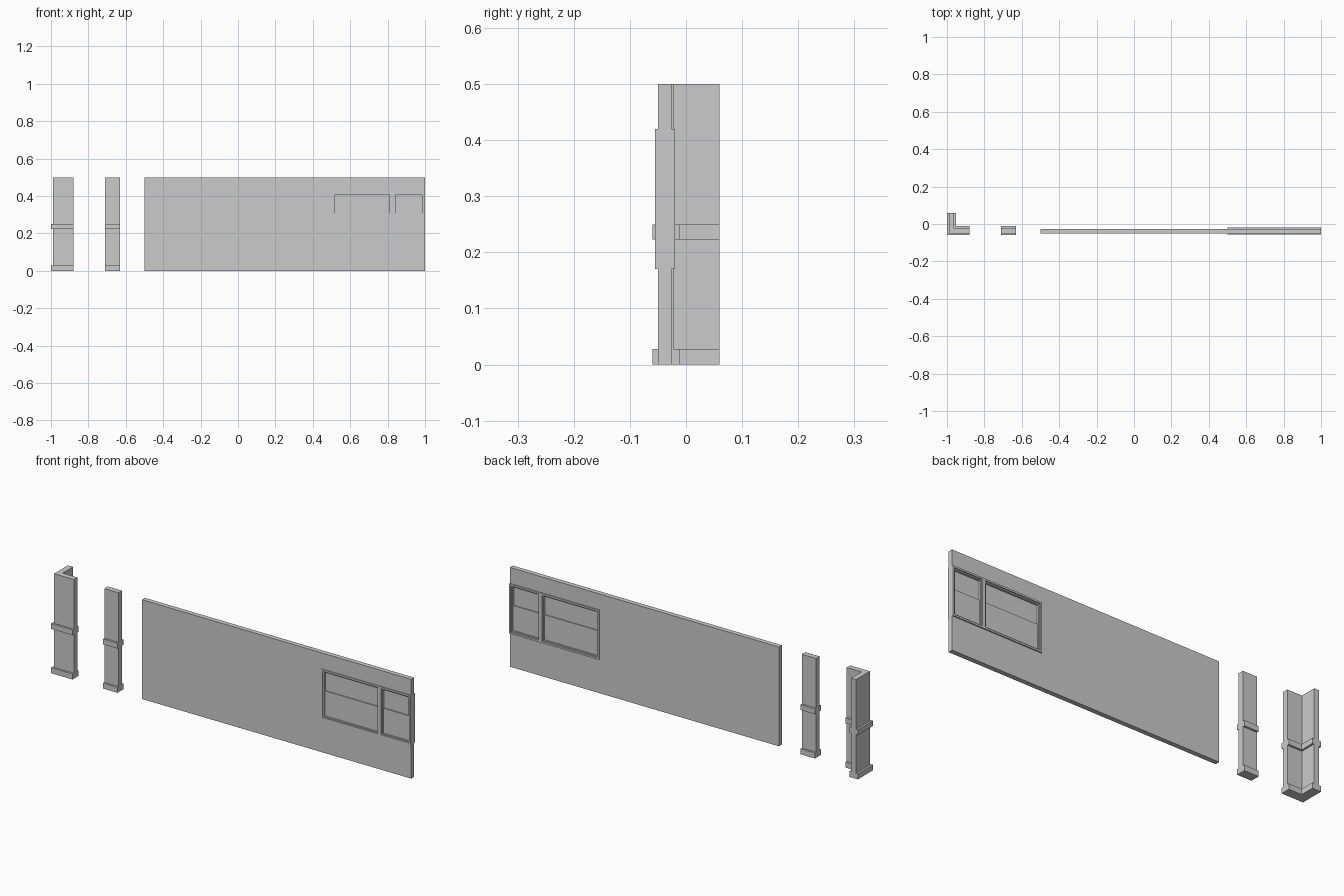
import bpy, bmesh

if "Cube" in bpy.data.objects:
    bpy.data.objects.remove(bpy.data.objects["Cube"])


def sweep(name, profile, stations, closed=False):
    """Loft a closed 2D profile through stations, each mapping (a, b) to xyz."""
    bm = bmesh.new()
    rings = [[bm.verts.new(s(a, b)) for a, b in profile] for s in stations]
    n, m = len(profile), len(rings)
    for i in range(m if closed else m - 1):
        r, q = rings[i], rings[(i + 1) % m]
        for j in range(n):
            k = (j + 1) % n
            bm.faces.new((r[j], r[k], q[k], q[j]))
    if not closed:
        bm.faces.new(rings[0])
        bm.faces.new(rings[-1])
    bmesh.ops.recalc_face_normals(bm, faces=bm.faces[:])
    mesh = bpy.data.meshes.new(name)
    bm.to_mesh(mesh)
    bm.free()
    obj = bpy.data.objects.new(name, mesh)
    bpy.context.collection.objects.link(obj)
    return obj


def slab(name, outline, y0, y1):
    """Extrude an (x, z) outline between two y positions."""
    return sweep(name, outline, [lambda x, z, y=y: (x, y, z) for y in (y0, y1)])


def rect(x0, x1, z0, z1):
    return [(x0, z0), (x1, z0), (x1, z1), (x0, z1)]


def frame(name, x0, x1, z0, z1, profile):
    """Mitred rectangular frame; profile is (inset, y)."""
    sweep(name, profile, [
        lambda d, y: (x0 + d, y, z0 + d),
        lambda d, y: (x1 - d, y, z0 + d),
        lambda d, y: (x1 - d, y, z1 - d),
        lambda d, y: (x0 + d, y, z1 - d)], closed=True)


# Post section: plinth and middle band project on both faces
outer = [(0, 0), (0, .028), (.01, .028), (.01, .223), (0, .223),
         (0, .25), (.01, .25), (.01, .5)]
post = outer + [(.048 - d, z) for d, z in reversed(outer)]

sweep("corner_post", post, [
    lambda d, z: (-.88, -.06 + d, z),
    lambda d, z: (-1 + d, -.06 + d, z),
    lambda d, z: (-1 + d, .06, z)])
sweep("flat_post", post, [
    lambda d, z: (-.71, -.06 + d, z),
    lambda d, z: (-.63, -.06 + d, z)])

# Wall with the window opening notched out of its right end
slab("wall", [(-.5, 0), (1, 0), (1, .17), (.5, .17), (.5, .42),
              (1, .42), (1, .5), (-.5, .5)], -.05, -.026)

# Two window units, each with a stepped frame and two panes
F, B = -.055, -.02
frame_section = [(0, F), (.009, F), (.009, F + .006), (.015, F + .006),
                 (.015, B - .006), (.009, B - .006), (.009, B), (0, B)]
for label, x0, x1 in (("wide", .5, .826), ("narrow", .826, 1)):
    frame(label + "_window_frame", x0, x1, .17, .42, frame_section)
    slab(label + "_lower_pane", rect(x0 + .014, x1 - .014, .184, .31), -.044, -.031)
    slab(label + "_upper_pane", rect(x0 + .014, x1 - .014, .31, .406), -.039, -.036)
